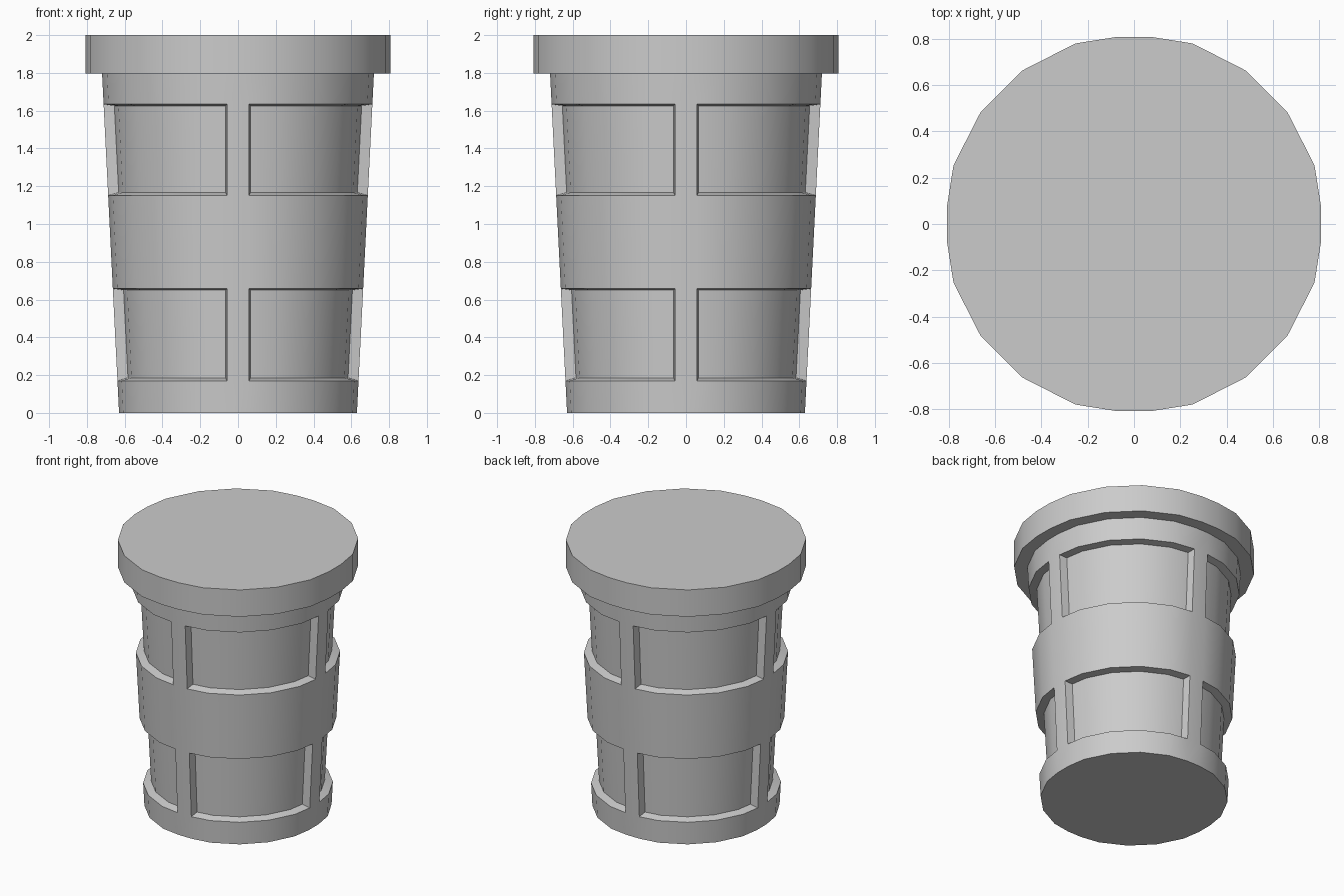
import bpy, math

if "Cube" in bpy.data.objects:
    bpy.data.objects.remove(bpy.data.objects["Cube"])

COLS = 24  # 20-sided outline whose four axis corners are split into narrow ribs
DEPTH = 0.055


def body_radius(z):
    return 0.639 + (0.729 - 0.639) * z / 1.798


def ring(r, half_rib, z):
    """One 24-point loop: per quadrant a rib edge, four corners, a rib edge."""
    pts = []
    s, c = math.sin(math.radians(18)), math.cos(math.radians(18))
    edge_x = r * (1 - half_rib / (r * s) * (1 - c))
    quad = [(edge_x, half_rib)]
    quad += [(r * math.cos(math.radians(a)), r * math.sin(math.radians(a)))
             for a in (18, 36, 54, 72)]
    quad.append((half_rib, edge_x))
    for q in range(4):
        for x, y in quad:
            for _ in range(q):
                x, y = -y, x
            pts.append((x, y, z))
    return pts


def bridge(faces, lo, hi, cols=range(COLS)):
    for i in cols:
        j = (i + 1) % COLS
        faces.append((lo + i, lo + j, hi + j, hi + i))


def make_object(name, verts, faces):
    mesh = bpy.data.meshes.new(name)
    mesh.from_pydata(verts, [], faces)
    mesh.update()
    obj = bpy.data.objects.new(name, mesh)
    bpy.context.collection.objects.link(obj)
    bpy.ops.object.select_all(action='DESELECT')
    obj.select_set(True)
    bpy.context.view_layer.objects.active = obj
    bpy.ops.object.shade_smooth_by_angle(angle=math.radians(30))
    return obj


# Tapered body with two rows of recessed panels
verts, faces = [], []
levels = [0, 0.17, 0.658, 1.151, 1.634, 1.798]
for z in levels:
    verts += ring(body_radius(z), 0.058, z)
faces.append(tuple(reversed(range(COLS))))
ribs = [i for i in range(COLS) if i % 6 == 5]
for k in (0, 2, 4):
    bridge(faces, k * COLS, (k + 1) * COLS)
for k in (1, 3):
    lo, hi = k * COLS, (k + 1) * COLS
    bridge(faces, lo, hi, ribs)
    flo = len(verts)
    fhi = flo + COLS
    for z in (levels[k] + 0.016, levels[k + 1] - 0.008):
        verts += ring(body_radius(z) - DEPTH, 0.067, z)
    panel = [i for i in range(COLS) if i not in ribs]
    bridge(faces, flo, fhi, panel)   # panel floor
    bridge(faces, lo, flo, panel)    # lower ledge
    bridge(faces, fhi, hi, panel)    # upper ledge
    for q in range(4):               # side walls
        a, b = q * 6, q * 6 + 5
        faces.append((lo + a, flo + a, fhi + a, hi + a))
        faces.append((flo + b, lo + b, hi + b, fhi + b))
make_object("container_body", verts, faces)

# Overhanging flat lid
lid = (ring(body_radius(1.798), 0.058, 1.798)
       + ring(0.82, 0.073, 1.798) + ring(0.82, 0.073, 2.0))
lid_faces = []
bridge(lid_faces, 0, COLS)
bridge(lid_faces, COLS, 2 * COLS)
lid_faces.append(tuple(range(2 * COLS, 3 * COLS)))
make_object("lid", lid, lid_faces)
